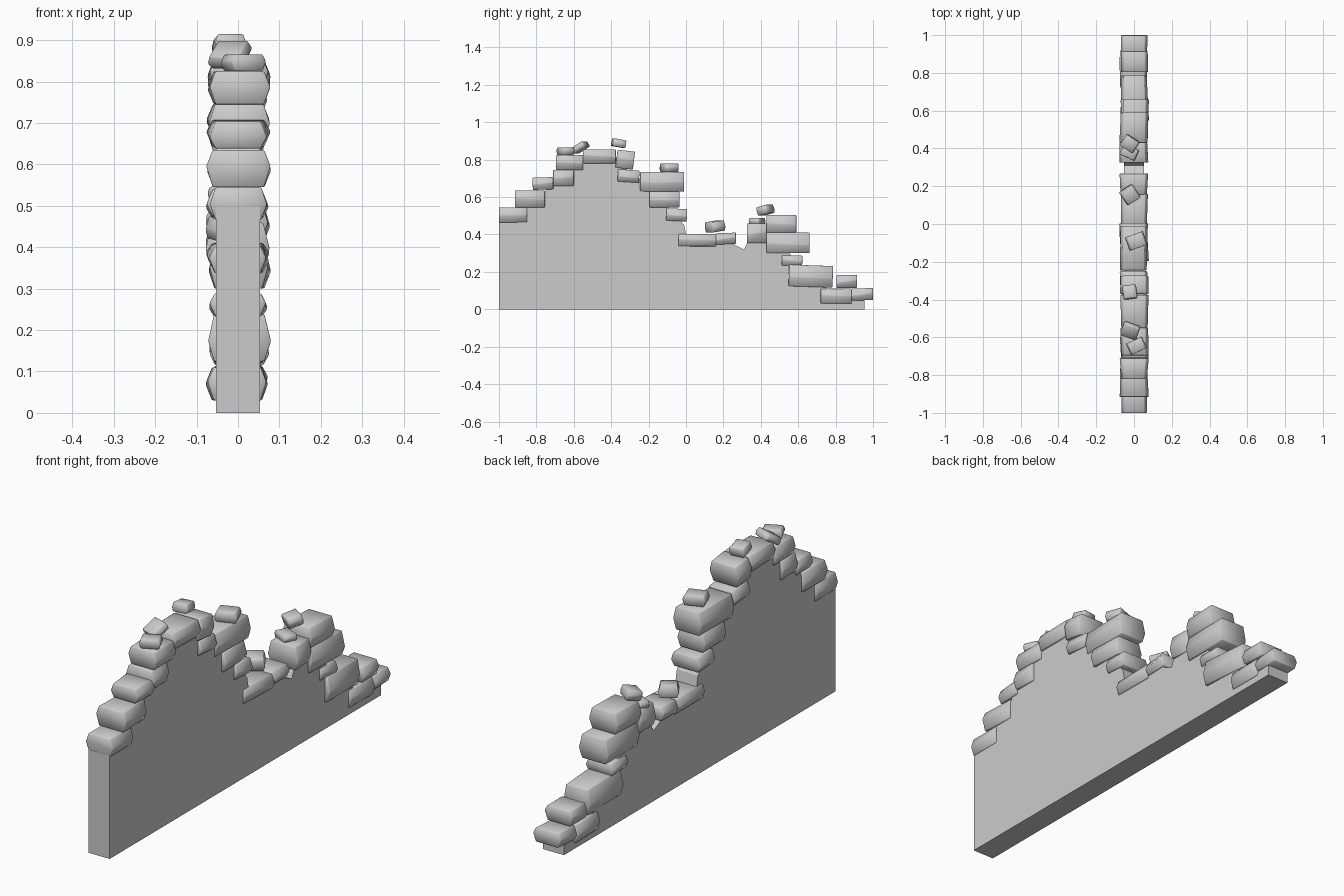
import bpy, bmesh, random
from math import radians
from mathutils import Matrix, Vector

if "Cube" in bpy.data.objects:
    bpy.data.objects.remove(bpy.data.objects["Cube"])

random.seed(4)


def make_object(name, bm):
    bmesh.ops.recalc_face_normals(bm, faces=bm.faces[:])
    mesh = bpy.data.meshes.new(name)
    bm.to_mesh(mesh)
    bm.free()
    ob = bpy.data.objects.new(name, mesh)
    bpy.context.collection.objects.link(ob)
    return ob


# Flat wall slab: broken side profile (y, z) extruded across x
profile = [(-1, 0), (-1, .5), (-.9, .51), (-.85, .57), (-.76, .61), (-.74, .66),
           (-.69, .69), (-.65, .76), (-.57, .8), (-.38, .82), (-.33, .76),
           (-.26, .71), (-.2, .66), (-.13, .6), (-.08, .52), (-.03, .475),
           (-.01, .45), (.003, .385), (.25, .35), (.31, .32), (.35, .4),
           (.45, .42), (.52, .36), (.56, .29), (.58, .23), (.62, .18),
           (.74, .13), (.78, .07), (.955, .06), (.955, 0)]
bm = bmesh.new()
face = bm.faces.new([bm.verts.new((-.053, y, z)) for y, z in profile])
new = bmesh.ops.extrude_face_region(bm, geom=[face])["geom"]
bmesh.ops.translate(bm, vec=(.106, 0, 0),
                    verts=[v for v in new if isinstance(v, bmesh.types.BMVert)])
make_object("wall", bm)


def stone(name, y, z, length, height, tilt=0, x=0, half=None, turn=0):
    """Rough block: rectangular from the side, bulging outward across x."""
    bm = bmesh.new()
    rings = []
    small = half is not None
    for s in (-1, 1):
        mid = half if small else random.uniform(.067, .08)
        left = half if small else random.uniform(.067, .079)
        edge = .82 if small else .8
        level = random.uniform(-.12, .12)
        section = [(-left * edge, -.5), (mid * edge, -.5), (mid, level),
                   (mid * edge, .5), (-left * edge, .5), (-left, level)]
        rings.append([bm.verts.new((px, s * length / 2, pz * height))
                      for px, pz in section])
    a, b = rings
    for i in range(6):
        j = (i + 1) % 6
        bm.faces.new((a[i], a[j], b[j], b[i]))
    for r in rings:
        bm.faces.new(r)
    rot = Matrix.Rotation(radians(turn), 4, 'Z') @ Matrix.Rotation(radians(tilt), 4, 'X')
    bm.transform(Matrix.Translation(Vector((x, y, z))) @ rot)
    # slightly worn corners
    bmesh.ops.bevel(bm, geom=bm.edges[:], offset=.003, segments=1, affect='EDGES')
    ob = make_object(name, bm)
    for p in ob.data.polygons:
        p.use_smooth = True


# Large edge stones: y min, y max, z min, z max, tilt
edge_stones = [
    (-1, -.85, .465, .545, 0), (-.915, -.755, .545, .635, 0),
    (-.82, -.71, .64, .705, 2), (-.71, -.60, .66, .745, 0),
    (-.695, -.55, .745, .825, 0), (-.55, -.375, .78, .855, 0),
    (-.372, -.278, .752, .848, -7), (-.365, -.25, .68, .745, -4),
    (-.245, -.01, .63, .735, 0), (-.195, -.035, .545, .63, 0),
    (-.105, .005, .472, .538, -3), (-.04, .16, .337, .403, 0),
    (.157, .267, .348, .408, 2), (.325, .43, .355, .46, 0),
    (.43, .59, .41, .505, 0), (.43, .66, .30, .41, 0),
    (.512, .622, .232, .288, -2), (.55, .785, .12, .235, -2),
    (.805, .915, .115, .183, 0), (.72, .885, .03, .11, 0),
    (.885, 1.0, .048, .112, 2)]
for i, (y0, y1, z0, z1, tilt) in enumerate(edge_stones):
    stone(f"edge_stone_{i + 1}", (y0 + y1) / 2, (z0 + z1) / 2, y1 - y0, z1 - z0, tilt)

# Small loose stones on top: y, z, length, height, tilt, x, half width, turn
loose_stones = [
    (-.645, .845, .065, .04, 0, .013, .046, 25), (-.565, .865, .075, .035, 32, -.02, .046, -20),
    (-.36, .888, .07, .042, -10, -.022, .038, 8), (-.09, .757, .075, .045, 0, .012, .05, 20),
    (.155, .443, .08, .055, 8, -.022, .043, 33), (.38, .47, .06, .035, 0, -.025, .045, -25),
    (.425, .53, .065, .045, 14, -.022, .042, -33)]
for i, args in enumerate(loose_stones):
    stone(f"loose_stone_{i + 1}", *args)
